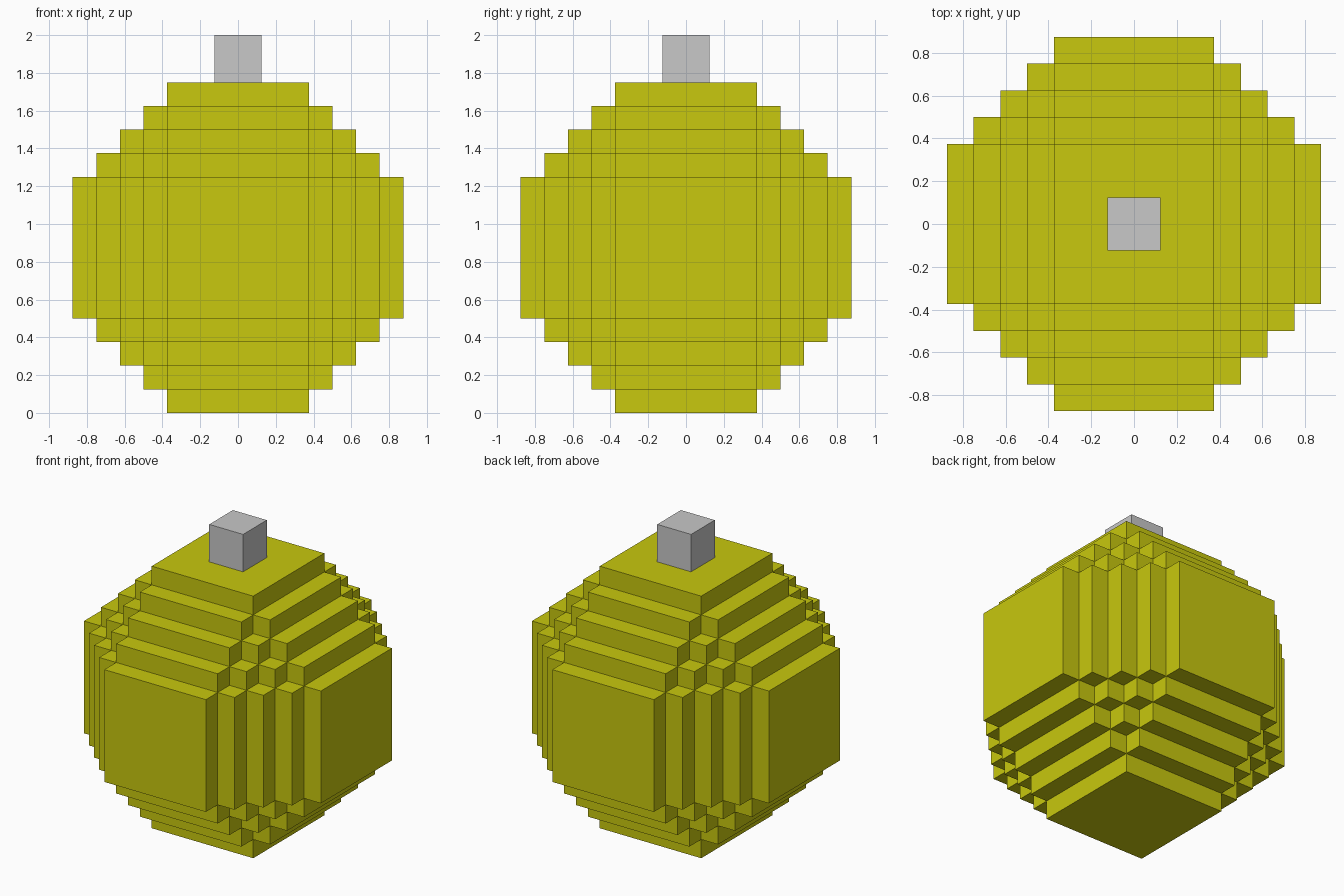
import bpy, bmesh
from mathutils import Vector

if "Cube" in bpy.data.objects:
    bpy.data.objects.remove(bpy.data.objects["Cube"])

U = 0.125                                   # step size
EDGES = [-7, -6, -5, -4, -3, 3, 4, 5, 6, 7]  # grid lines in steps, per axis
N = len(EDGES) - 1


def material(name, rgb):
    m = bpy.data.materials.new(name)
    m.diffuse_color = (*rgb, 1)
    m.use_nodes = True
    m.node_tree.nodes["Principled BSDF"].inputs["Base Color"].default_value = m.diffuse_color
    return m


def make_object(name, bm, mat):
    mesh = bpy.data.meshes.new(name)
    bm.to_mesh(mesh)
    bm.free()
    mesh.materials.append(mat)
    ob = bpy.data.objects.new(name, mesh)
    bpy.context.collection.objects.link(ob)
    return ob


def filled(c):
    # stepped ball: outer reach of a cell on the three axes adds up to 13 at most
    if min(c) < 0 or max(c) >= N:
        return False
    return sum(max(abs(EDGES[i]), abs(EDGES[i + 1])) for i in c) <= 13


yellow = material("olive yellow", (0.578, 0.578, 0.0044))
grey = material("light grey", (0.578, 0.578, 0.578))

# Stepped ball: outer skin of the filled cells
bm = bmesh.new()
for c in [(i, j, k) for i in range(N) for j in range(N) for k in range(N)]:
    if not filled(c):
        continue
    for axis in range(3):
        for side in (0, 1):
            n = list(c)
            n[axis] += 2 * side - 1
            if filled(n):
                continue
            a, b = (axis + 1) % 3, (axis + 2) % 3
            ring = [(0, 0), (1, 0), (1, 1), (0, 1)]
            verts = []
            for s, t in (ring if side else ring[::-1]):
                p = [0, 0, 0]
                p[axis] = EDGES[c[axis] + side]
                p[a] = EDGES[c[a] + s]
                p[b] = EDGES[c[b] + t]
                verts.append(bm.verts.new(Vector(p) * U + Vector((0, 0, 7 * U))))
            bm.faces.new(verts)
bmesh.ops.remove_doubles(bm, verts=bm.verts, dist=1e-4)
make_object("stepped_ball", bm, yellow)

# Cap: small cube on top
bm = bmesh.new()
bmesh.ops.create_cube(bm, size=2 * U)
bmesh.ops.translate(bm, verts=bm.verts, vec=(0, 0, 15 * U))
make_object("top_cap", bm, grey)
